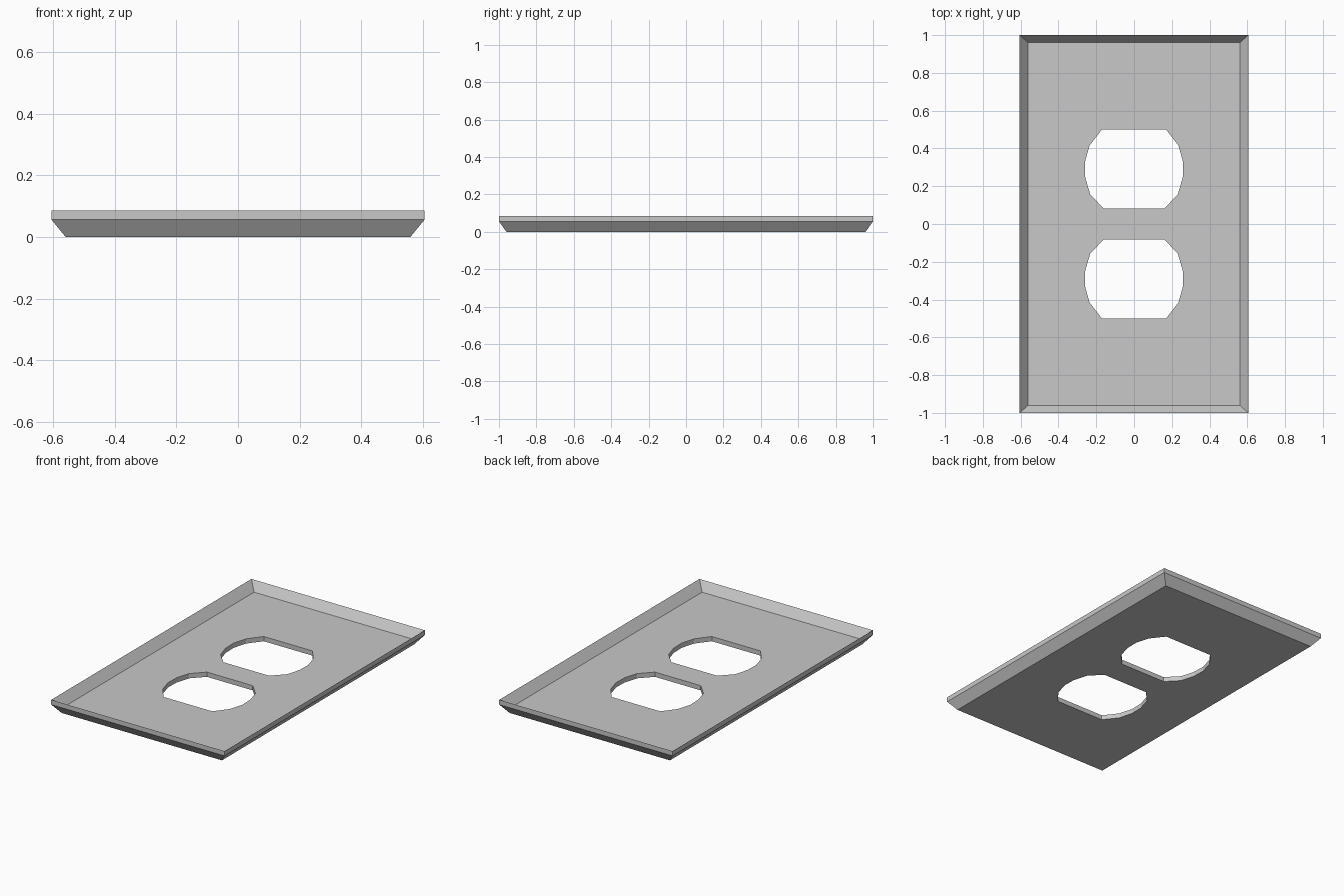
import bpy
import bmesh

cube = bpy.data.objects.get("Cube")
if cube:
    bpy.data.objects.remove(cube, do_unlink=True)

THICK = 0.03      # shell thickness, measured vertically
KNEE = 0.056      # height of the sloped border
INNER = (0.56, 0.96)
OUTER = (0.606, 1.0)

# Right half of one socket opening, from its inner edge outwards
HALF_OPENING = [(0.16, 0.082), (0.232, 0.157), (0.258, 0.245),
                (0.26, 0.328), (0.235, 0.416), (0.17, 0.5)]


def rectangle(size):
    w, d = size
    return [(-w, -d), (w, -d), (w, d), (-w, d)]


def opening(side):
    outline = HALF_OPENING + [(-x, y) for x, y in reversed(HALF_OPENING)]
    return [(x, y * side) for x, y in outline]


def add_loop(bm, points, z):
    return [bm.verts.new((x, y, z)) for x, y in points]


def bridge(bm, a, b):
    for i in range(len(a)):
        j = (i + 1) % len(a)
        bm.faces.new((a[i], a[j], b[j], b[i]))


def add_skin(bm, z):
    """Flat panel with two openings and a sloped border; returns its free loops."""
    panel = add_loop(bm, rectangle(INNER), z)
    rim = add_loop(bm, rectangle(OUTER), z + KNEE)
    holes = [add_loop(bm, opening(side), z) for side in (1, -1)]
    edges = []
    for loop in [panel] + holes:
        edges += [bm.edges.new((loop[i - 1], loop[i])) for i in range(len(loop))]
    bmesh.ops.triangle_fill(bm, use_beauty=True, use_dissolve=False,
                            edges=edges, normal=(0, 0, 1))
    bridge(bm, panel, rim)
    return [rim] + holes


# Plate: outer and inner skins joined along the rim and the openings
bm = bmesh.new()
for low, high in zip(add_skin(bm, 0), add_skin(bm, THICK)):
    bridge(bm, low, high)
bmesh.ops.recalc_face_normals(bm, faces=bm.faces)

mesh = bpy.data.meshes.new("outlet_cover_plate")
bm.to_mesh(mesh)
bm.free()
plate = bpy.data.objects.new("outlet_cover_plate", mesh)
bpy.context.collection.objects.link(plate)

# Plain grey finish
colour = (0.58, 0.58, 0.58, 1)
grey = bpy.data.materials.new("light_grey")
grey.use_nodes = True
grey.diffuse_color = colour
for node in grey.node_tree.nodes:
    if node.type == 'BSDF_PRINCIPLED':
        node.inputs["Base Color"].default_value = colour
mesh.materials.append(grey)
